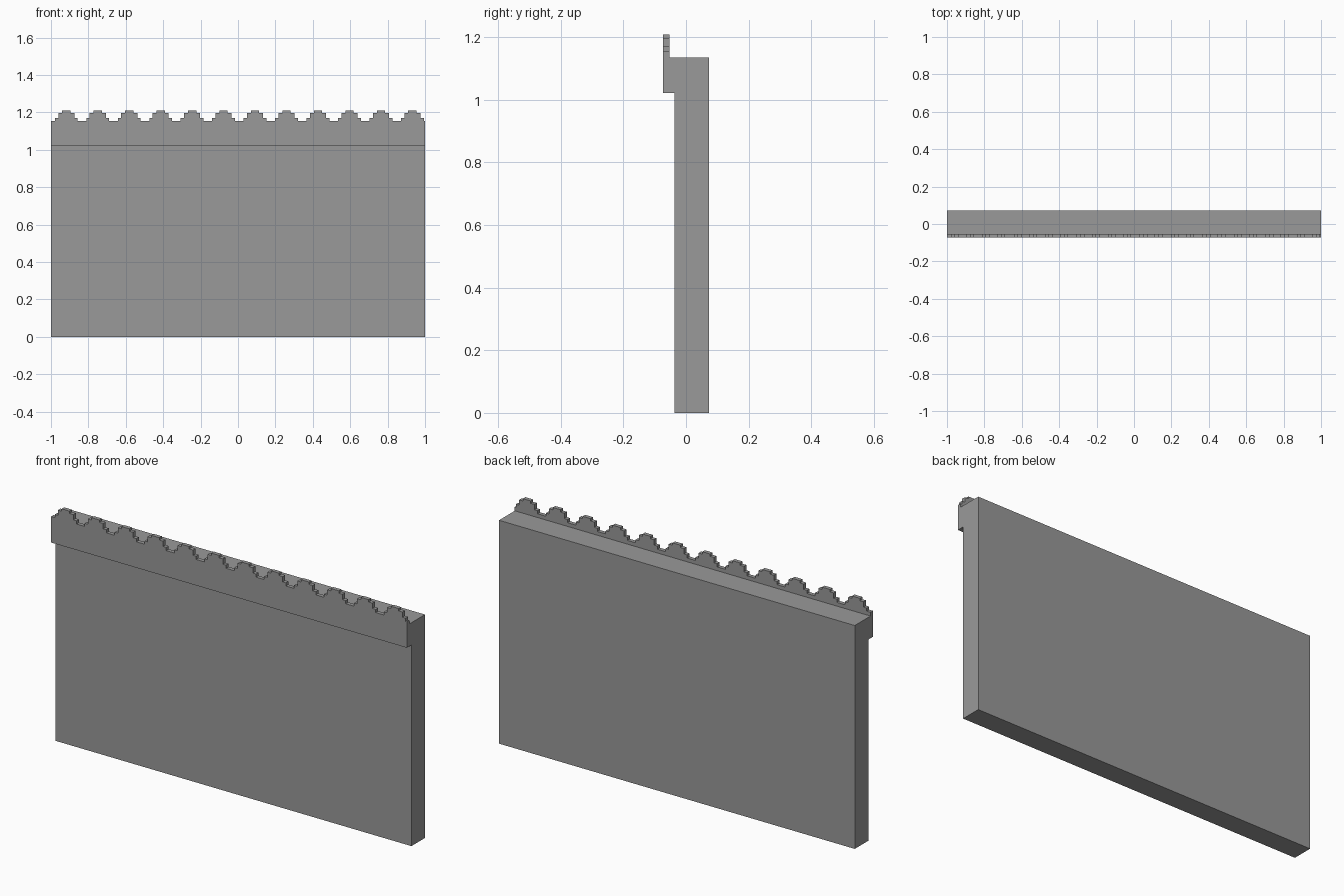
import bpy
import bmesh
from mathutils import Vector

cube = bpy.data.objects.get("Cube")
if cube:
    bpy.data.objects.remove(cube, do_unlink=True)

grey = bpy.data.materials.new("plain grey")
grey.use_nodes = True
colour = (0.32, 0.32, 0.32, 1)
grey.diffuse_color = colour
grey.node_tree.nodes["Principled BSDF"].inputs["Base Color"].default_value = colour


def extrude_outline(name, points, depth):
    """Extrude a flat outline along a vector into a closed solid."""
    bm = bmesh.new()
    face = bm.faces.new([bm.verts.new(p) for p in points])
    result = bmesh.ops.extrude_face_region(bm, geom=[face], use_keep_orig=True)
    moved = [g for g in result["geom"] if isinstance(g, bmesh.types.BMVert)]
    bmesh.ops.translate(bm, verts=moved, vec=Vector(depth))
    bmesh.ops.recalc_face_normals(bm, faces=bm.faces)
    mesh = bpy.data.meshes.new(name)
    bm.to_mesh(mesh)
    bm.free()
    mesh.materials.append(grey)
    obj = bpy.data.objects.new(name, mesh)
    bpy.context.collection.objects.link(obj)
    return obj


FRONT, LIP, FACE, BACK = -0.073, -0.053, -0.036, 0.073
LEDGE, TOP = 1.022, 1.135

# Wall slab with a lip along the upper front edge
section = [(FACE, 0), (BACK, 0), (BACK, TOP), (LIP, TOP), (LIP, LEDGE), (FACE, LEDGE)]
extrude_outline("wall_panel", [(-1, y, z) for y, z in section], (2, 0, 0))

# Thin front band whose top edge is a row of stepped waves
VALLEY, WAVES, PITCH, FIRST = 1.154, 12, 0.1682, -0.918
steps = [(0.061, 1.17), (0.043, 1.197), (0.022, 1.209)]
outline = [(-1, LEDGE), (-1, VALLEY)]
for i in range(WAVES):
    centre = FIRST + i * PITCH
    level = VALLEY
    for half, z in steps:
        outline += [(centre - half, level), (centre - half, z)]
        level = z
    lower = [VALLEY] + [z for _, z in steps[:-1]]
    for (half, z), below in zip(reversed(steps), reversed(lower)):
        outline += [(centre + half, z), (centre + half, below)]
outline += [(1, VALLEY), (1, LEDGE)]
extrude_outline("wavy_crest", [(x, FRONT, z) for x, z in outline], (0, LIP - FRONT, 0))
